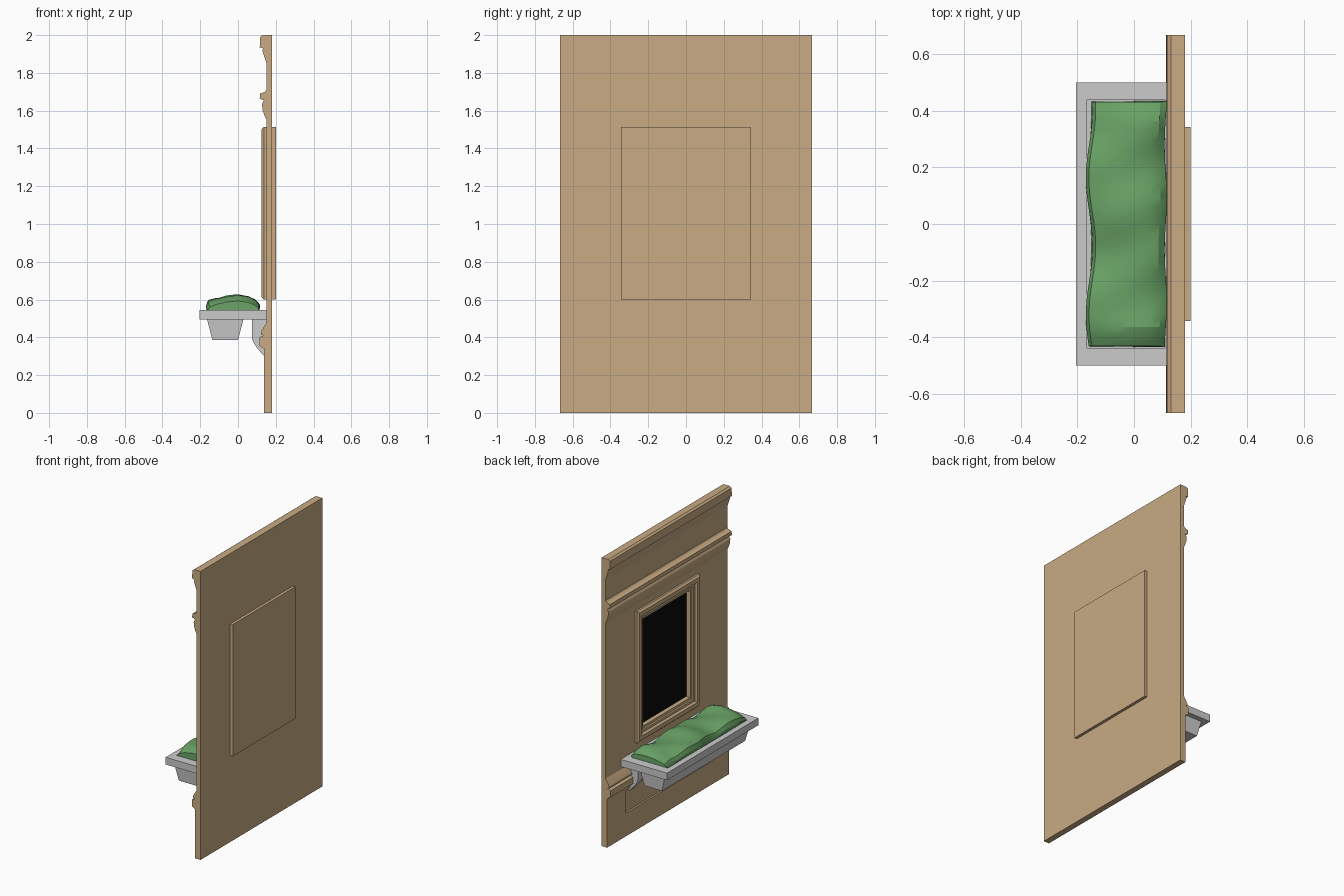
import bpy, bmesh, math

if "Cube" in bpy.data.objects:
    bpy.data.objects.remove(bpy.data.objects["Cube"])

def mat(name, col):
    m = bpy.data.materials.new(name)
    m.diffuse_color = (*col, 1)
    m.use_nodes = True
    m.node_tree.nodes["Principled BSDF"].inputs["Base Color"].default_value = m.diffuse_color
    return m

TAN = mat("tan_plaster", (0.58, 0.41, 0.23))
GREEN = mat("leaf_green", (0.14, 0.36, 0.13))
BLACK = mat("dark_glass", (0.003, 0.003, 0.003))

def finish(name, bm, *mats):
    bmesh.ops.recalc_face_normals(bm, faces=bm.faces)
    me = bpy.data.meshes.new(name)
    bm.to_mesh(me)
    bm.free()
    for m in mats:
        me.materials.append(m)
    ob = bpy.data.objects.new(name, me)
    bpy.context.collection.objects.link(ob)
    return ob

def loft(name, rings, *mats):
    """Skin closed rings of points and cap both ends."""
    bm = bmesh.new()
    vs = [[bm.verts.new(p) for p in r] for r in rings]
    n = len(rings[0])
    for a, b in zip(vs, vs[1:]):
        for i in range(n):
            j = (i + 1) % n
            bm.faces.new((a[i], a[j], b[j], b[i]))
    bm.faces.new(vs[0][::-1])
    last = bm.faces.new(vs[-1])
    if len(mats) > 1:
        last.material_index = 1
    return finish(name, bm, *mats)

def extrude_y(name, prof, y0, y1, *mats):
    return loft(name, [[(x, y, z) for x, z in prof] for y in (y0, y1)], *mats)

def box(name, x0, x1, y0, y1, z0, z1, *mats):
    return extrude_y(name, [(x0, z0), (x1, z0), (x1, z1), (x0, z1)], y0, y1, *mats)

def cut(ob, cutter):
    m = ob.modifiers.new("cut", 'BOOLEAN')
    m.operation, m.solver, m.object = 'DIFFERENCE', 'EXACT', cutter
    cutter.hide_render = True
    bpy.context.view_layer.objects.active = ob
    bpy.ops.object.modifier_apply(modifier=m.name)
    bpy.data.objects.remove(cutter)

# Wall slab with cornice, string course and dado mouldings in one profile
wall = extrude_y("wall", [
    (.18, 0), (.18, 2), (.13, 2), (.117, 1.99), (.115, 1.935), (.132, 1.93),
    (.13, 1.915), (.138, 1.89), (.15, 1.855), (.15, 1.71), (.143, 1.70),
    (.117, 1.69), (.115, 1.665), (.137, 1.655), (.127, 1.635), (.13, 1.605),
    (.14, 1.575), (.15, 1.555), (.15, .475), (.137, .455), (.122, .43),
    (.122, .415), (.135, .41), (.113, .40), (.113, .355), (.137, .34), (.138, 0)],
    -.667, .667, TAN)
cut(wall, box("window_cutter", 0, .3, -.32, .32, .62, 1.49))
cut(wall, box("panel_cutter", 0, .15, -.46, .46, .16, .32))

# Window surround: stepped rectangular rings from the back to the glass
steps = [(0, .20), (0, .137), (.012, .124), (.04, .124), (.05, .138),
         (.066, .138), (.07, .146), (.085, .148), (.085, .178)]
rings = []
for d, x in steps:
    y, z0, z1 = .343 - d, .60 + d, 1.513 - d
    rings.append([(x, -y, z0), (x, y, z0), (x, y, z1), (x, -y, z1)])
loft("window_frame", rings, TAN, BLACK)

# Planter: rim with a recess, tapered trough below
rim = box("planter_rim", -.205, .15, -.5, .5, .495, .545)
cut(rim, box("rim_cutter", -.165, .11, -.437, .437, .52, .6))
loft("planter_trough", [
    [(a, -y, z), (b, -y, z), (b, y, z), (a, y, z)]
    for a, b, y, z in ((-.135, 0, .455, .385), (-.165, .03, .465, .5))])

# Curved brackets under the planter
for side, name in ((-1, "bracket_front"), (1, "bracket_back")):
    extrude_y(name, [(.15, .497), (.075, .497), (.075, .39), (.083, .37),
                     (.10, .345), (.125, .315), (.14, .30), (.15, .30)],
              side * .37, side * .42)

# Clipped hedge: domed section swept along y with gentle lumps
section = [(-.155, .52), (-.158, .56), (-.147, .585), (-.11, .598), (-.06, .607),
           (0, .612), (.055, .605), (.09, .592), (.112, .57), (.11, .52)]
rings = []
N = 26
for k in range(N + 1):
    t = k / N
    y = -.43 + .86 * t
    end = min(1, .62 + 6 * min(t, 1 - t))
    ring = []
    for x, z in section:
        lump = .011 * math.sin(14 * y + 9 * x + 1) + .006 * math.sin(27 * y - 14 * x)
        edge = .012 * math.sin(13 * y + 2.6) if x < -.1 else .004 * math.sin(17 * y) * (x > .08)
        h = max(0, z - .52)
        zz = .52 + h * end + lump * min(1, h / .07)
        bow = .008 * math.cos(x * 9) * (1 if k == N else -1 if k == 0 else 0) * (h < .05)
        ring.append((x + edge * min(1, h / .03 + .4), y + bow, zz))
    rings.append(ring)
hedge = loft("hedge", rings, GREEN)
bpy.ops.object.select_all(action='DESELECT')
hedge.select_set(True)
bpy.context.view_layer.objects.active = hedge
bpy.ops.object.shade_smooth_by_angle(angle=math.radians(25))
